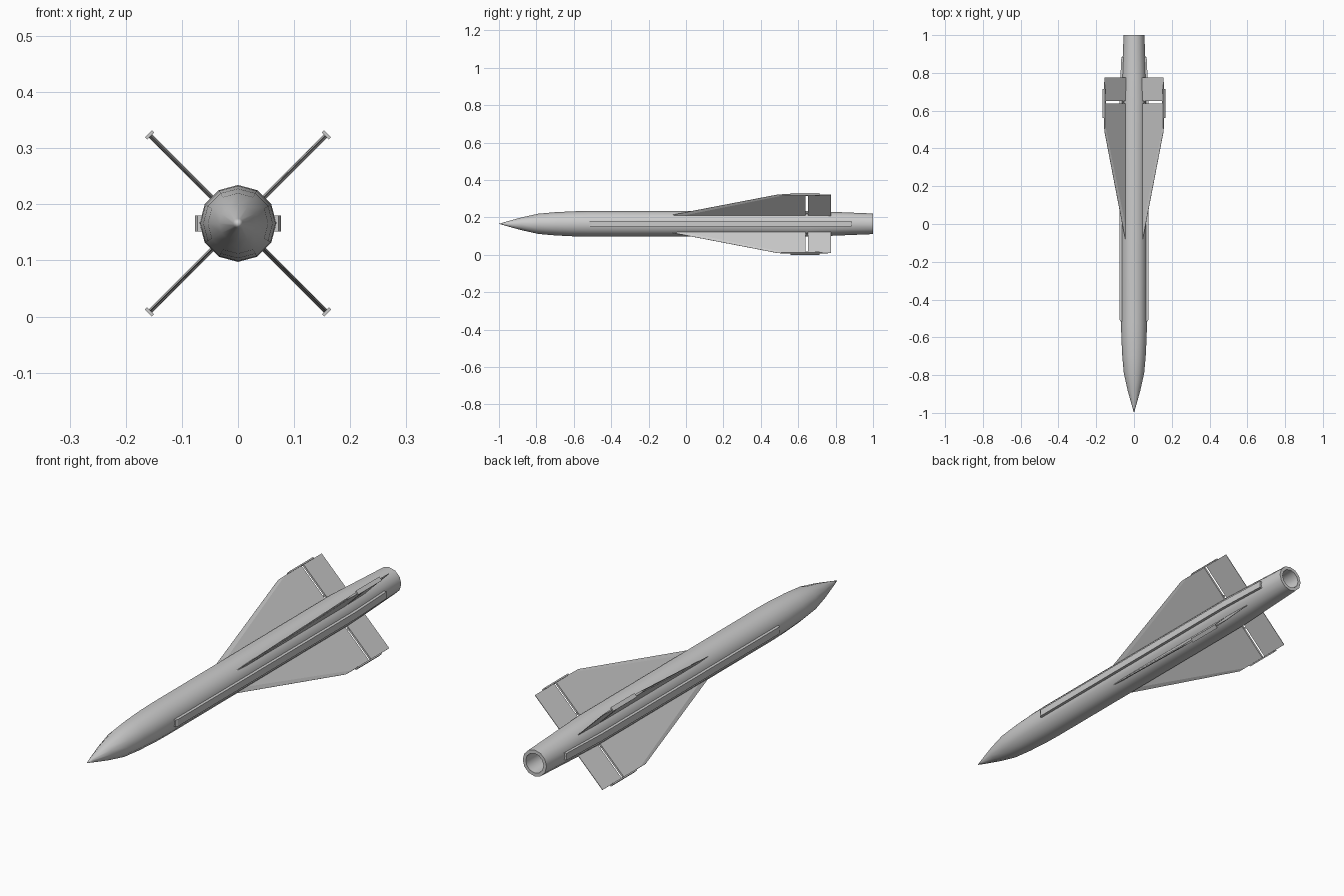
import bpy, bmesh, math
from mathutils import Matrix, Vector

if "Cube" in bpy.data.objects:
    bpy.data.objects.remove(bpy.data.objects["Cube"])

CZ = 0.166   # height of the body axis


def finish(bm, name, angle=None):
    bmesh.ops.recalc_face_normals(bm, faces=bm.faces)
    me = bpy.data.meshes.new(name)
    bm.to_mesh(me)
    bm.free()
    ob = bpy.data.objects.new(name, me)
    bpy.context.collection.objects.link(ob)
    if angle:
        bpy.context.view_layer.objects.active = ob
        ob.select_set(True)
        bpy.ops.object.shade_smooth_by_angle(angle=math.radians(angle))
        ob.select_set(False)
    return ob


def lathe(name, profile, sides=12):
    """Revolve (y, radius) points around the body axis."""
    bm = bmesh.new()
    rings = []
    for y, r in profile:
        if r == 0:
            rings.append([bm.verts.new((0, y, CZ))] * sides)
            continue
        rings.append([bm.verts.new((r * math.sin(2 * math.pi * i / sides), y,
                                    CZ + r * math.cos(2 * math.pi * i / sides)))
                      for i in range(sides)])
    for a, b in zip(rings, rings[1:]):
        for i in range(sides):
            j = (i + 1) % sides
            bm.faces.new(list(dict.fromkeys((a[i], a[j], b[j], b[i]))))
    return finish(bm, name, 40)


def panel(name, stations, angle):
    """Loft stations (inner r, y, outer r, y, half thickness), turned about the axis."""
    bm = bmesh.new()
    turn = Matrix.Translation((0, 0, CZ)) @ Matrix.Rotation(math.radians(angle), 4, 'Y')
    rings = [[bm.verts.new(turn @ Vector(p)) for p in
              ((r0, y0, -t), (r0, y0, t), (r1, y1, t), (r1, y1, -t))]
             for r0, y0, r1, y1, t in stations]
    for a, b in zip(rings, rings[1:]):
        for i in range(4):
            j = (i + 1) % 4
            bm.faces.new((a[i], a[j], b[j], b[i]))
    bm.faces.new(rings[0])
    bm.faces.new(rings[-1])
    return finish(bm, name)


# Body with pointed nose, tapered tail and hollow nozzle
lathe("body", [(-1, 0), (-0.97, 0.009), (-0.88, 0.034), (-0.79, 0.054), (-0.7, 0.062),
               (-0.6, 0.067), (-0.52, 0.0685), (0.66, 0.0685), (0.78, 0.064), (1, 0.055),
               (1, 0.041), (0.86, 0.036), (0.86, 0)])

# Side cable ducts
for side, angle in (("right", 0), ("left", 180)):
    panel(side + "_duct", [(0.045, -0.515, 0.072, -0.515, 0.0145),
                           (0.045, -0.505, 0.077, -0.505, 0.0145),
                           (0.045, 0.66, 0.077, 0.66, 0.0145),
                           (0.045, 0.885, 0.067, 0.885, 0.0145)], angle)

# Four diagonal fins, each with hinged control surface and tip plate
for k in range(4):
    a = 45 + 90 * k
    panel(f"fin_{k}", [(0.05, -0.14, 0.221, 0.49, 0.0006),
                       (0.05, -0.07, 0.221, 0.53, 0.004),
                       (0.05, 0.638, 0.221, 0.638, 0.004)], a)
    panel(f"control_surface_{k}", [(0.062, 0.652, 0.221, 0.652, 0.004),
                                   (0.062, 0.775, 0.221, 0.775, 0.0012)], a)
    panel(f"hinge_{k}", [(0.076, 0.63, 0.082, 0.63, 0.0025),
                         (0.076, 0.66, 0.082, 0.66, 0.0025)], a)
    panel(f"tip_plate_{k}", [(0.22, 0.56, 0.2258, 0.56, 0.0088),
                             (0.22, 0.715, 0.2258, 0.715, 0.0088)], a)
